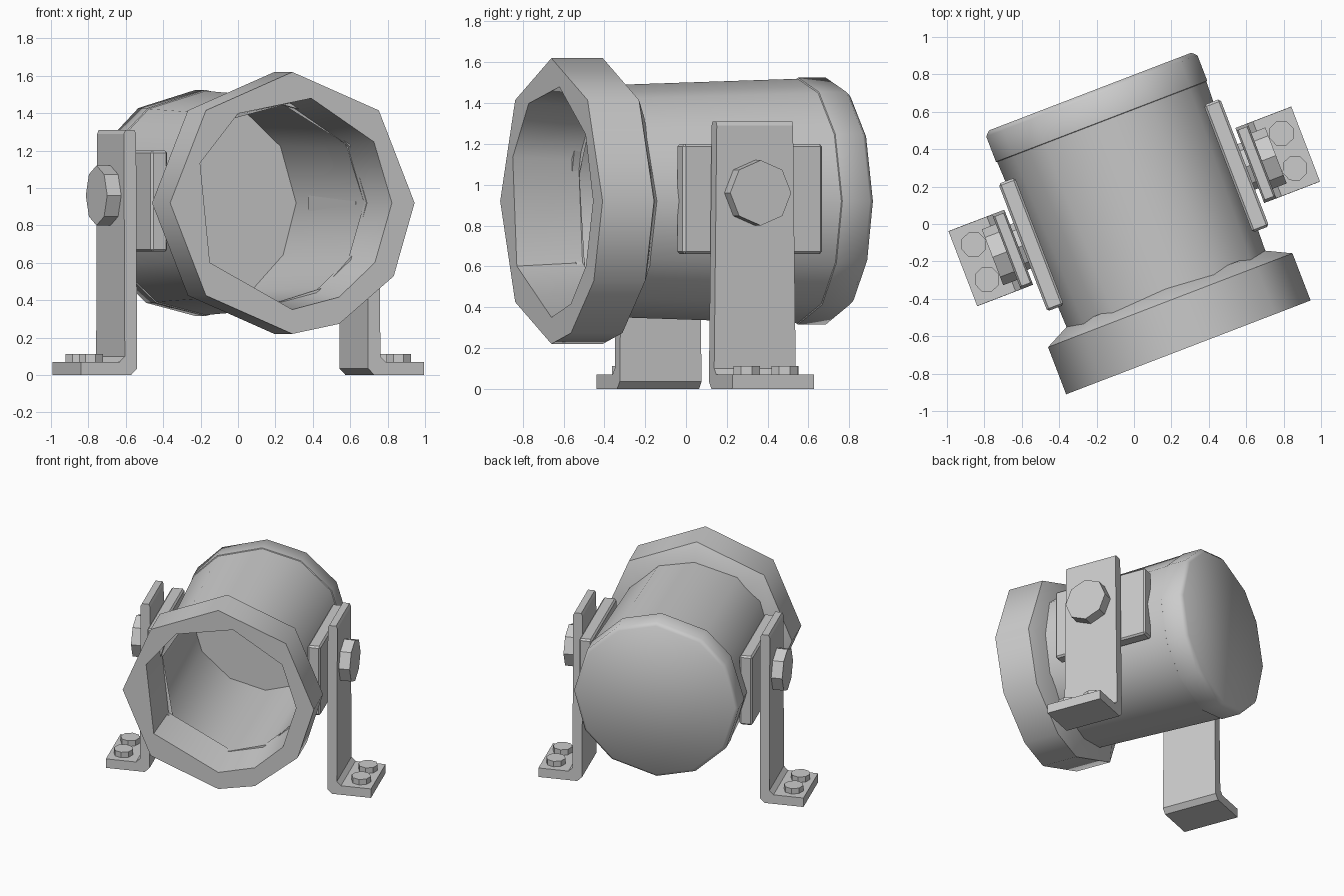
import bpy, bmesh, math
from mathutils import Matrix

if "Cube" in bpy.data.objects:
    bpy.data.objects.remove(bpy.data.objects["Cube"])

# Local frame: x across the lamp, y along its axis (front is -y), turned 21 degrees
TURN = Matrix.Rotation(math.radians(21), 4, 'Z') @ Matrix.Translation((0.035, 0, 0))
LAMP_Z = 0.92


def finish(name, bm, smooth=None):
    bmesh.ops.recalc_face_normals(bm, faces=bm.faces)
    bm.transform(TURN)
    me = bpy.data.meshes.new(name)
    bm.to_mesh(me)
    bm.free()
    ob = bpy.data.objects.new(name, me)
    bpy.context.collection.objects.link(ob)
    if smooth:
        bpy.ops.object.select_all(action='DESELECT')
        ob.select_set(True)
        bpy.context.view_layer.objects.active = ob
        bpy.ops.object.shade_smooth_by_angle(angle=math.radians(smooth))
    return ob


def lathe(name, rings, closed=False, cap_end=False, smooth=50):
    """rings: (y, radius, angles) around the lamp axis."""
    bm = bmesh.new()
    loops = [[bm.verts.new((r * math.cos(math.radians(a)), y,
                            LAMP_Z + r * math.sin(math.radians(a)))) for a in angs]
             for y, r, angs in rings]
    pairs = list(zip(loops, loops[1:]))
    if closed:
        pairs.append((loops[-1], loops[0]))
    for a, b in pairs:
        n = len(a)
        for i in range(n):
            j = (i + 1) % n
            bm.faces.new((a[i], a[j], b[j], b[i]))
    if cap_end:
        bm.faces.new(loops[-1])
    return finish(name, bm, smooth)


def box(name, x0, x1, y0, y1, z0, z1, bevel=0.012):
    bm = bmesh.new()
    m = Matrix.Translation(((x0 + x1) / 2, (y0 + y1) / 2, (z0 + z1) / 2)) @ \
        Matrix.Diagonal((abs(x1 - x0), y1 - y0, z1 - z0, 1))
    bmesh.ops.create_cube(bm, size=1, matrix=m)
    bmesh.ops.bevel(bm, geom=bm.edges[:], offset=bevel, segments=1, affect='EDGES')
    return finish(name, bm)


def octagon(name, centre, radius, depth, sideways=False):
    bm = bmesh.new()
    m = Matrix.Translation(centre)
    if sideways:
        m = m @ Matrix.Rotation(math.pi / 2, 4, 'Y')
    bmesh.ops.create_cone(bm, cap_ends=True, segments=8, radius1=radius,
                          radius2=radius, depth=depth, matrix=m)
    return finish(name, bm)


# Front hood: uneven low-poly ring with a flared outer wall
OUT = [0, 45, 90, 135, 180, 225, 270, 292.5, 326]
INN = [0, 35, 79, 123, 158, 214, 270, 298, 326]
lathe("front_hood", [(-0.72, 0.70, OUT), (-0.45, 0.70, OUT), (-0.385, 0.57, OUT),
                     (-0.385, 0.54, INN), (-0.72, 0.57, INN)], closed=True)

# Lamp barrel: hollow, slightly wider at the back
BODY = [0, 33, 62, 90, 123, 147, 180, 213, 242, 270, 303, 330]
lathe("lamp_barrel", [(0.60, 0.60, BODY), (-0.42, 0.568, BODY), (-0.42, 0.54, BODY),
                      (0.67, 0.555, BODY)], cap_end=True)

# Rear cap
lathe("rear_cap", [(0.56, 0.575, BODY), (0.575, 0.605, BODY), (0.72, 0.605, BODY),
                   (0.745, 0.58, BODY)], cap_end=True, smooth=60)

# Side pads, brackets and bolts
PROFILE = [(0.975, 0), (0.69, 0), (0.655, 0.035), (0.655, 1.29), (0.665, 1.31),
           (0.715, 1.31), (0.725, 1.29), (0.725, 0.10), (0.755, 0.07), (0.975, 0.07)]
for side, s, mid in (("right", 1, 0.07), ("left", -1, 0.105)):
    box(side + "_pad", s * 0.54, s * 0.635, -0.27, 0.46, 0.66, 1.20)
    octagon(side + "_spacer", (s * 0.645, mid, 0.96), 0.13, 0.05, True)

    # L-shaped bracket, narrowing a little towards the top
    bm = bmesh.new()
    ends = [[bm.verts.new((s * x, mid + e * 0.215 * (1 - 0.07 * z / 1.31), z))
             for x, z in PROFILE] for e in (-1, 1)]
    n = len(PROFILE)
    for i in range(n):
        j = (i + 1) % n
        bm.faces.new((ends[0][i], ends[0][j], ends[1][j], ends[1][i]))
    for loop in ends:
        bm.faces.new(loop)
    finish(side + "_bracket", bm)

    octagon(side + "_pivot_bolt", (s * 0.76, mid, 0.96), 0.16, 0.09, True)
    for k, dy in (("front", -0.10), ("rear", 0.10)):
        octagon(f"{side}_{k}_foot_bolt", (s * 0.875, mid + dy, 0.085), 0.07, 0.055)
